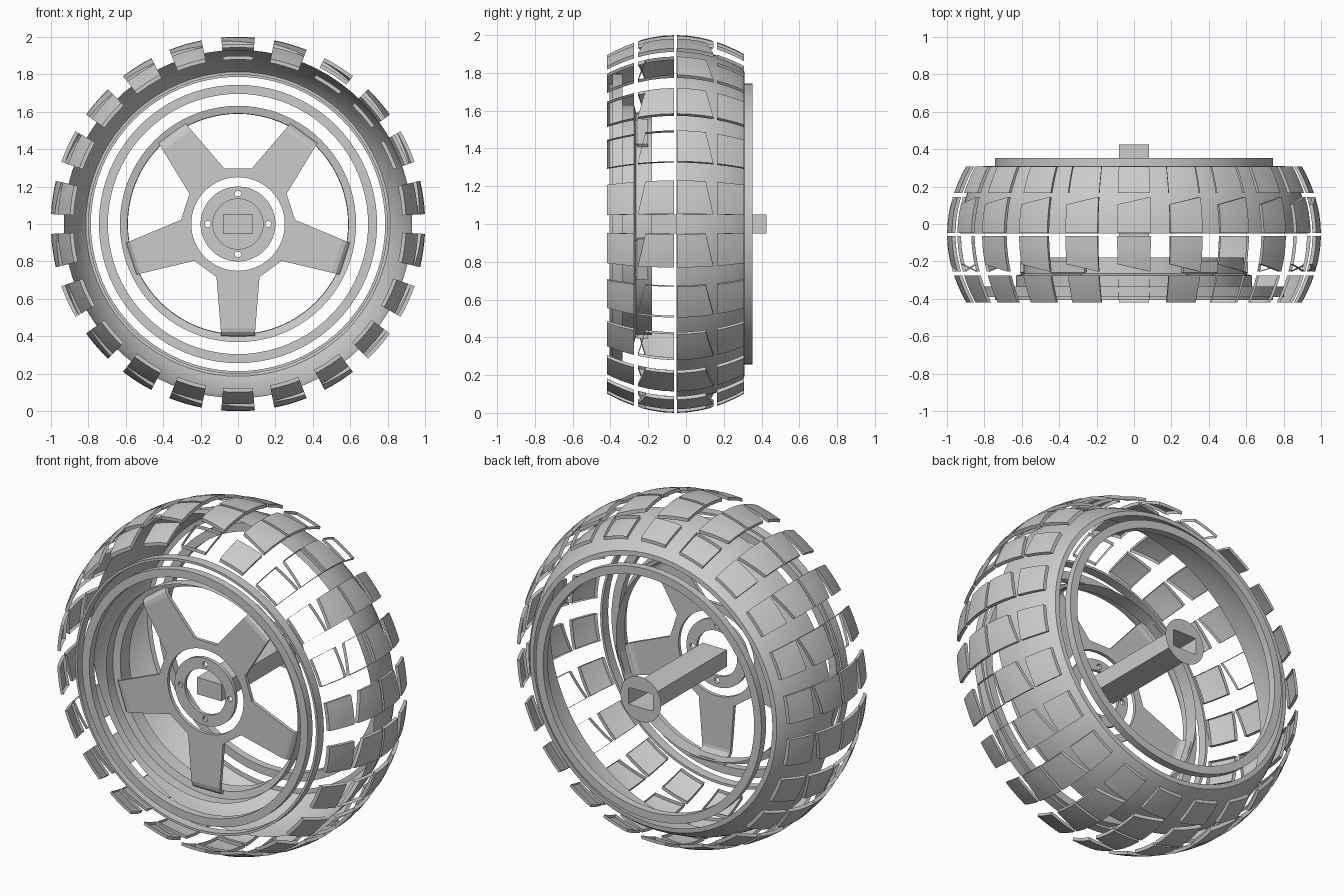
import bpy, bmesh
from math import sin, cos, radians, atan2, pi

if "Cube" in bpy.data.objects:
    bpy.data.objects.remove(bpy.data.objects["Cube"])

MID = -0.055  # middle plane of the tyre


def pt(r, a, y, t=0.0):
    """Point at radius r, clockwise angle a from the top, tangential offset t."""
    return (r * sin(a) + t * cos(a), y, 1 + r * cos(a) - t * sin(a))


def finish(name, bm, smooth=True):
    bmesh.ops.remove_doubles(bm, verts=bm.verts, dist=1e-5)
    bmesh.ops.recalc_face_normals(bm, faces=bm.faces)
    me = bpy.data.meshes.new(name)
    bm.to_mesh(me)
    bm.free()
    ob = bpy.data.objects.new(name, me)
    bpy.context.collection.objects.link(ob)
    if smooth:
        bpy.ops.object.select_all(action='DESELECT')
        ob.select_set(True)
        bpy.context.view_layer.objects.active = ob
        bpy.ops.object.shade_smooth_by_angle(angle=radians(30))
    return ob


def lathe(name, profile, closed=False, n=80):
    """Spin (radius, y) points round the wheel axis."""
    bm = bmesh.new()
    rings = [[bm.verts.new(pt(r, 2 * pi * i / n, y)) for r, y in profile] for i in range(n)]
    m = len(profile)
    for i in range(n):
        a, b = rings[i], rings[(i + 1) % n]
        for j in range(m if closed else m - 1):
            k = (j + 1) % m
            bm.faces.new((a[j], a[k], b[k], b[j]))
    return finish(name, bm)


def ring(name, r0, r1, y0, y1):
    return lathe(name, [(r0, y0), (r1, y0), (r1, y1), (r0, y1)], True)


# tyre shell (rear half only) with its bead
lathe("tyre_shell", [(.93, -.05), (.926, .03), (.912, .1), (.89, .17), (.862, .23),
                     (.835, .28), (.813, .308), (.786, .31)])


# tread blocks: thin open-bottomed curved plates, 22 per row, some without a top
def tread_row(name, inner, outer_a, outer_b, mirror, missing=(), nt=4, ny=3, h=.02):
    bm = bmesh.new()
    for k in range(22):
        a = 2 * pi * k / 22

        def vert(i, j, d):
            u = i / nt
            y = inner + (outer_a + (outer_b - outer_a) * u - inner) * j / ny
            r = 1 - .1 * ((y - MID) / .36) ** 2 - d
            return bm.verts.new(pt(r, a + (u - .5) * .18, 2 * MID - y if mirror else y))

        top = [[vert(i, j, 0) for j in range(ny + 1)] for i in range(nt + 1)]
        if k not in missing:
            for i in range(nt):
                for j in range(ny):
                    bm.faces.new((top[i][j], top[i + 1][j], top[i + 1][j + 1], top[i][j + 1]))
        border = [(i, 0) for i in range(nt)] + [(nt, j) for j in range(ny)] + \
                 [(i, ny) for i in range(nt, 0, -1)] + [(0, j) for j in range(ny, 0, -1)]
        low = [vert(i, j, h) for i, j in border]
        up = [top[i][j] for i, j in border]
        for i in range(len(border)):
            j = (i + 1) % len(border)
            bm.faces.new((up[i], low[i], low[j], up[j]))
    finish(name, bm)


tread_row("rear_inner_tread", -.047, .105, .145, False)
tread_row("rear_outer_tread", .165, .308, .308, False, (1, 2, 21))
tread_row("front_inner_tread", -.047, .105, .145, True, (2, 4, 7, 8, 15, 18))
tread_row("front_outer_tread", .165, .308, .308, True, (0, 2, 3, 4))

# rim rings
ring("rear_flange", .695, .743, .308, .352)
ring("front_bead_ring", .786, .8, -.39, -.335)
ring("front_flange", .695, .743, -.405, -.36)
lathe("spoke_rim", [(.631, -.34), (.631, -.275), (.59, -.265), (.588, -.18)])

# spokes and hub plate
ROOT, HALF = .283, .115
A0 = atan2(HALF, ROOT)
CORNER = (ROOT ** 2 + HALF ** 2) ** .5
FLAT = CORNER * cos(radians(36) - A0)
bm = bmesh.new()
mids = [A0 * v / 3 for v in range(-3, 4)]
angles = [radians(v) for v in (-36, -29)] + mids + [radians(v) for v in (29, 36)]
spoke = [(ROOT, HALF, -.305), (.555, .093, -.305), (.578, .091, -.3), (.592, .09, -.288),
         (.598, .09, -.27), (.605, .112, -.26), (.605, .112, -.2)]
for s in range(5):
    c = pi + s * 2 * pi / 5
    prev = None
    for a in angles:
        r = ROOT / cos(a) if abs(a) <= A0 + 1e-6 else FLAT / cos(radians(36) - abs(a))
        pair = [bm.verts.new(pt(.25, c + a, -.305)), bm.verts.new(pt(r, c + a, -.305))]
        if prev:
            bm.faces.new((prev[0], prev[1], pair[1], pair[0]))
        prev = pair
    prev = None
    for r, w, y in spoke:
        if r == ROOT:
            row = [bm.verts.new(pt(ROOT / cos(q), c + q, y)) for q in mids]
        else:
            row = [bm.verts.new(pt(r, c, y, w * v / 3)) for v in range(-3, 4)]
        if prev:
            for i in range(6):
                bm.faces.new((prev[i], prev[i + 1], row[i + 1], row[i]))
        prev = row
star = finish("spokes", bm, False)
mod = star.modifiers.new("thickness", 'SOLIDIFY')
mod.thickness = .02

# hub ring with four bolt holes
hub = ring("hub_ring", .134, .2, -.31, -.29)
bm = bmesh.new()
for k in range(4):
    a = k * pi / 2
    n = 16
    ends = [[bm.verts.new((.162 * sin(a) + .016 * cos(2 * pi * i / n), y,
                           1 + .162 * cos(a) + .016 * sin(2 * pi * i / n))) for i in range(n)]
            for y in (-.35, -.25)]
    for e in ends:
        bm.faces.new(e)
    for i in range(n):
        j = (i + 1) % n
        bm.faces.new((ends[0][i], ends[0][j], ends[1][j], ends[1][i]))
cutter = finish("bolt_hole_cutter", bm, False)
cutter.hide_render = True
cutter.hide_viewport = True
mod = hub.modifiers.new("bolt_holes", 'BOOLEAN')
mod.object = cutter
mod.solver = 'EXACT'

# square axle tube, closed at the front, open at the rear
bm = bmesh.new()
corners = [(-.08, -.05), (.08, -.05), (.08, .05), (-.08, .05)]
front, back = [[bm.verts.new((x, y, 1 + z)) for x, z in corners] for y in (-.27, .425)]
bm.faces.new(front)
for i in range(4):
    j = (i + 1) % 4
    bm.faces.new((front[i], front[j], back[j], back[i]))
finish("axle", bm, False)

# flat round end plate with a rectangular hole
bm = bmesh.new()
n = 48
prev = None
for i in range(n + 1):
    a = 2 * pi * i / n
    k = min(.08 / max(abs(sin(a)), 1e-6), .05 / max(abs(cos(a)), 1e-6))
    pair = [bm.verts.new(pt(k, a, .425)), bm.verts.new(pt(.134, a, .425))]
    if prev:
        bm.faces.new((prev[0], prev[1], pair[1], pair[0]))
    prev = pair
finish("axle_end_plate", bm)
